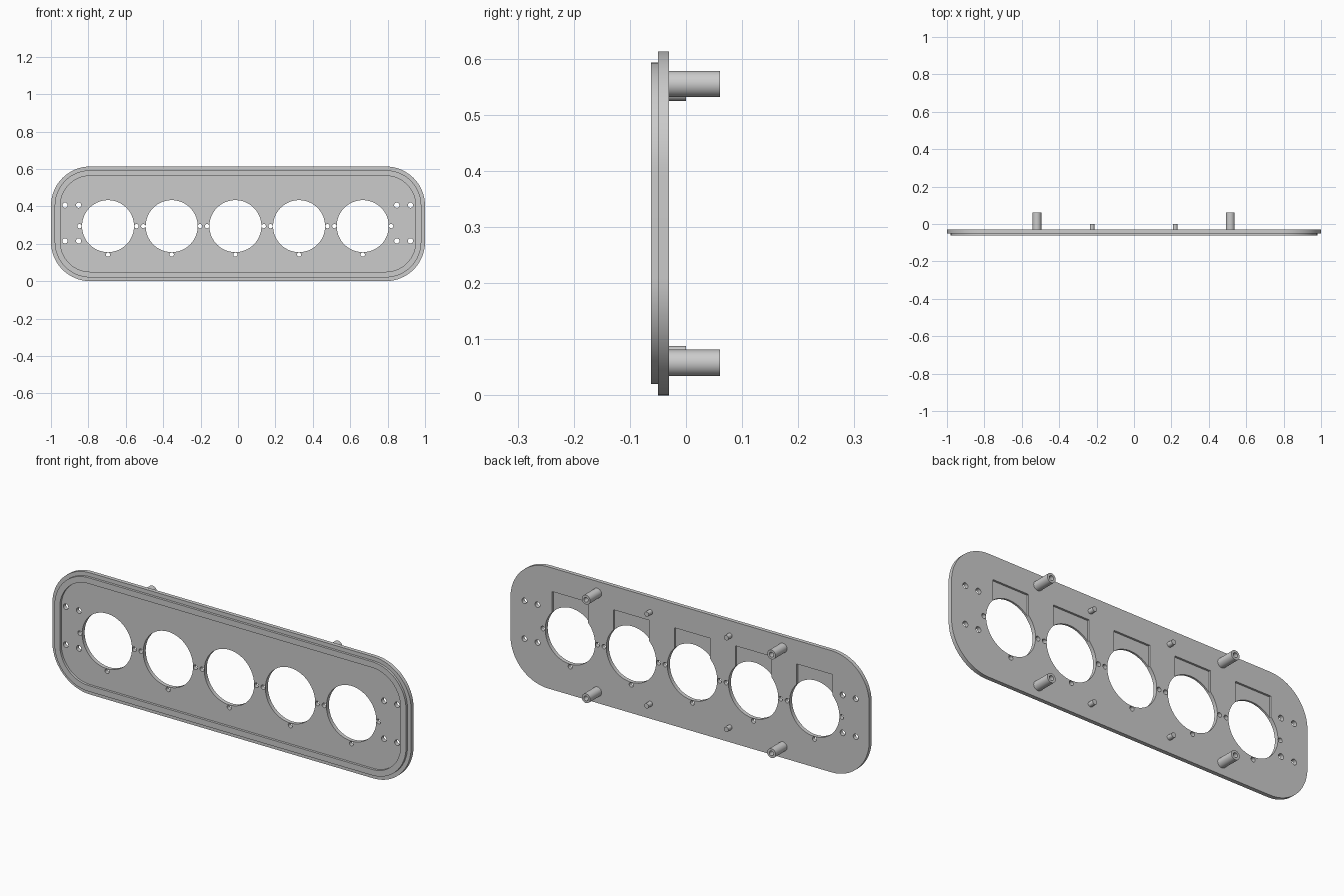
import bpy, bmesh, math
from mathutils import Matrix

if "Cube" in bpy.data.objects:
    bpy.data.objects.remove(bpy.data.objects["Cube"], do_unlink=True)

grey = bpy.data.materials.new("plain_grey")
grey.use_nodes = True
grey.diffuse_color = (0.6, 0.6, 0.6, 1)
grey.node_tree.nodes["Principled BSDF"].inputs["Base Color"].default_value = (0.6, 0.6, 0.6, 1)

HEIGHT, RADIUS = 0.613, 0.21
BACK, FLOOR, FRONT = -0.03, -0.05, -0.062
POCKET = BACK - 0.01
MID = HEIGHT / 2


def finish(name, bm):
    bmesh.ops.recalc_face_normals(bm, faces=bm.faces)
    mesh = bpy.data.meshes.new(name)
    bm.to_mesh(mesh)
    bm.free()
    mesh.materials.append(grey)
    obj = bpy.data.objects.new(name, mesh)
    bpy.context.collection.objects.link(obj)
    return obj


def arc(bm, x, z, r, y, start, end, steps):
    """Points along an arc in the xz plane, both ends included."""
    angles = [start + (end - start) * i / steps for i in range(steps + 1)]
    return [bm.verts.new((x + r * math.cos(a), y, z + r * math.sin(a))) for a in angles]


def circle(bm, x, z, r, y, sides):
    return arc(bm, x, z, r, y, 0, 2 * math.pi * (1 - 1 / sides), sides - 1)


def rounded(bm, inset, y):
    """Rounded rectangle inset from the panel's outer edge."""
    verts = []
    for corner, (sx, sz) in enumerate([(1, 1), (-1, 1), (-1, -1), (1, -1)]):
        start = corner * math.pi / 2
        verts += arc(bm, sx * (1 - RADIUS), MID + sz * (MID - RADIUS),
                     RADIUS - inset, y, start, start + math.pi / 2, 20)
    return verts


def wall(bm, a, b, closed=True):
    for i in range(len(a) if closed else len(a) - 1):
        j = (i + 1) % len(a)
        bm.faces.new((a[i], a[j], b[j], b[i]))


def cap(bm, loops):
    """Fill a flat face bounded by the first loop, leaving the others open."""
    edges = [bm.edges.get((loop[i - 1], loop[i])) for loop in loops for i in range(len(loop))]
    bmesh.ops.triangle_fill(bm, edges=edges, normal=(0, 1, 0))


# Panel with a stepped raised rim around the front
bm = bmesh.new()
steps = [(0, BACK), (0, FLOOR), (0.02, FLOOR), (0.02, FRONT), (0.05, FRONT), (0.05, FLOOR)]
rings = [rounded(bm, *s) for s in steps]
for a, b in zip(rings, rings[1:]):
    wall(bm, a, b)
back_loops, front_loops = [rings[0]], [rings[-1]]

# Round openings, each with a shallow rectangular pocket above it on the back
centres = [-0.014 + 0.3405 * i for i in range(-2, 3)]
OPEN_Z, OPEN_R, HALF, TALL = 0.294, 0.139, 0.1, 0.2
tilt = math.acos(HALF / OPEN_R)
for x in centres:
    def lower_arc(y):
        return arc(bm, x, OPEN_Z, OPEN_R, y, math.pi - tilt, 2 * math.pi + tilt, 48)

    def upper_arc(y):
        return arc(bm, x, OPEN_Z, OPEN_R, y, tilt, math.pi - tilt, 18)[1:-1]

    def corners(y):
        return [bm.verts.new((x + s * HALF, y, OPEN_Z + TALL)) for s in (1, -1)]

    front = lower_arc(FLOOR) + upper_arc(FLOOR)
    low, up, deep = lower_arc(POCKET), upper_arc(POCKET), corners(POCKET)
    rear, top = lower_arc(BACK), corners(BACK)
    wall(bm, front, low + up)
    wall(bm, low, rear, closed=False)
    wall(bm, [low[-1]] + deep + [low[0]], [rear[-1]] + top + [rear[0]], closed=False)
    bm.faces.new([low[-1]] + deep + [low[0]] + up[::-1])
    front_loops.append(front)
    back_loops.append(rear + top)

# Small screw holes around the openings and at both ends
holes = [(x + dx, OPEN_Z + dz, 0.0115) for x in centres
         for dx, dz in ((0, -0.152), (-0.152, 0), (0.152, 0))]
holes += [(x, z, 0.014) for x in (-0.925, -0.852, 0.849, 0.922) for z in (0.215, 0.406)]
for x, z, r in holes:
    a, b = circle(bm, x, z, r, FLOOR, 24), circle(bm, x, z, r, BACK, 24)
    wall(bm, a, b)
    front_loops.append(a)
    back_loops.append(b)
cap(bm, front_loops)
cap(bm, back_loops)
parts = [finish("panel", bm)]

# Hollow mounting posts and short locating pegs on the back
for level, sign in (("lower", -1), ("upper", 1)):
    for side, sx in (("right", -1), ("left", 1)):
        bm = bmesh.new()
        profile = [(0.0235, BACK), (0.0235, 0.061), (0.012, 0.061), (0.012, BACK + 0.005)]
        loops = [circle(bm, sx * 0.517 - 0.002, MID + sign * 0.2485, r, y, 32) for r, y in profile]
        for a, b in zip(loops, loops[1:]):
            wall(bm, a, b)
        bm.faces.new(loops[0])
        bm.faces.new(loops[-1])
        parts.append(finish(f"{level}_{side}_post", bm))

        bm = bmesh.new()
        place = Matrix.Translation((sx * 0.222 - 0.002, BACK / 2, MID + sign * 0.231))
        bmesh.ops.create_cone(bm, cap_ends=True, segments=24, radius1=0.0125, radius2=0.0125,
                              depth=-BACK, matrix=place @ Matrix.Rotation(math.pi / 2, 4, 'X'))
        parts.append(finish(f"{level}_{side}_peg", bm))

# Smooth round walls, keep edges sharp
bpy.ops.object.select_all(action='DESELECT')
for obj in parts:
    obj.select_set(True)
bpy.context.view_layer.objects.active = parts[0]
bpy.ops.object.shade_smooth_by_angle(angle=math.radians(30))
